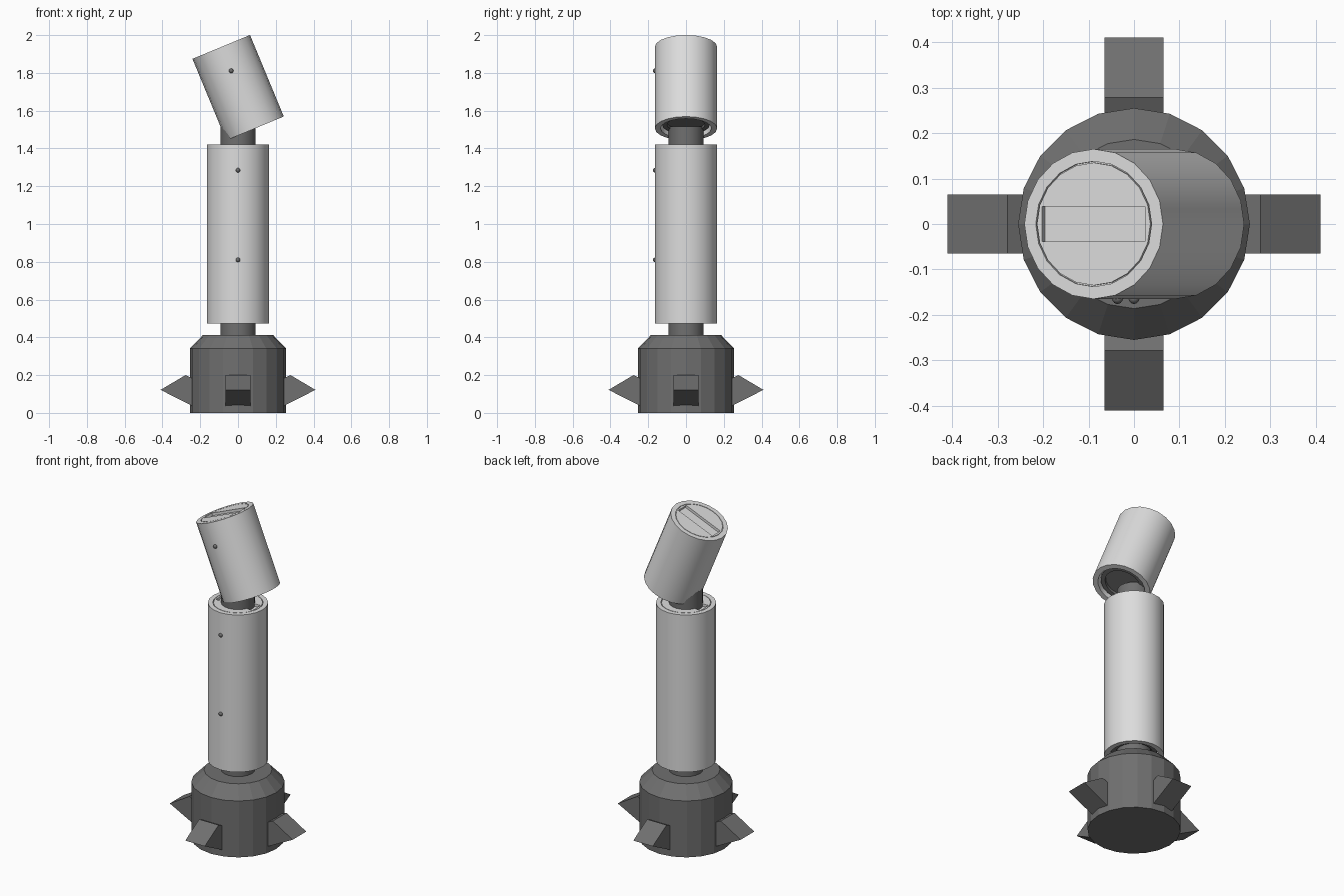
import bpy, bmesh, math
from mathutils import Matrix

if "Cube" in bpy.data.objects:
    bpy.data.objects.remove(bpy.data.objects["Cube"])

SIDES = 20


def material(name, v):
    m = bpy.data.materials.new(name)
    m.diffuse_color = (v, v, v, 1)
    m.use_nodes = True
    m.node_tree.nodes["Principled BSDF"].inputs["Base Color"].default_value = m.diffuse_color
    return m


LIGHT = material("light grey", 0.72)
DARK = material("dark grey", 0.16)


def finish(name, bm, mat, matrix=Matrix(), smooth=True):
    bmesh.ops.recalc_face_normals(bm, faces=bm.faces)
    mesh = bpy.data.meshes.new(name)
    bm.to_mesh(mesh)
    bm.free()
    ob = bpy.data.objects.new(name, mesh)
    bpy.context.collection.objects.link(ob)
    mesh.materials.append(mat)
    ob.matrix_world = matrix
    bpy.ops.object.select_all(action='DESELECT')
    ob.select_set(True)
    bpy.context.view_layer.objects.active = ob
    if smooth:
        bpy.ops.object.shade_smooth_by_angle(angle=math.radians(30))
    return ob


def lathe(name, profile, mat, matrix=Matrix(), smooth=True):
    """Revolve (radius, height) points and close both ends."""
    bm = bmesh.new()
    rings = []
    for r, z in profile:
        rings.append([bm.verts.new((r * math.cos(a), r * math.sin(a), z))
                      for a in (2 * math.pi * i / SIDES for i in range(SIDES))])
    for lo, hi in zip(rings, rings[1:]):
        for i in range(SIDES):
            j = (i + 1) % SIDES
            bm.faces.new((lo[i], lo[j], hi[j], hi[i]))
    bm.faces.new(rings[0][::-1])
    bm.faces.new(rings[-1])
    return finish(name, bm, mat, matrix, smooth)


def canister(name, length, matrix, rivets):
    """Light tube with hollow underside, grooved lid, lid slot and front rivets."""
    r = 0.165
    shell = lathe(name + "_shell", [
        (0.135, 0.06), (0.135, 0), (r, 0), (r, length), (0.138, length),
        (0.138, length - 0.008), (0.135, length - 0.008), (0.135, length)],
        LIGHT, matrix)
    # rectangular slot cut into the lid
    bm = bmesh.new()
    bmesh.ops.create_cube(bm, size=1, matrix=Matrix.Translation((0, 0, length))
                          @ Matrix.Diagonal((0.245, 0.076, 0.03, 1)))
    cutter = finish(name + "_slot_cutter", bm, LIGHT, matrix, False)
    cutter.hide_render = True
    mod = shell.modifiers.new("slot", 'BOOLEAN')
    mod.operation = 'DIFFERENCE'
    mod.solver = 'EXACT'
    mod.object = cutter
    bpy.context.view_layer.objects.active = shell
    bpy.ops.object.modifier_apply(modifier=mod.name)
    bpy.data.objects.remove(cutter)
    # dark plug inside the hollow underside
    lathe(name + "_plug", [(0.1, 0.035), (0.1, 0.02), (0.125, 0.02), (0.125, 0.07)],
          DARK, matrix)
    for k, z in enumerate(rivets):
        bm = bmesh.new()
        bmesh.ops.create_uvsphere(bm, u_segments=12, v_segments=8, radius=0.012)
        finish(f"{name}_rivet_{k + 1}", bm, DARK,
               matrix @ Matrix.Translation((0, -0.164, z)))


# faceted base with a sloped shoulder
lathe("base", [(0.255, 0), (0.255, 0.34), (0.186, 0.412)], DARK, smooth=False)

# four wedge spikes around the base
WEDGE = [(0.41, 0.122), (0.278, 0.2), (0.21, 0.168), (0.21, 0.02)]
for n in range(4):
    bm = bmesh.new()
    sides = [[bm.verts.new((x, y, z)) for x, z in WEDGE] for y in (-0.065, 0.065)]
    bm.faces.new(sides[0])
    bm.faces.new(sides[1][::-1])
    for i in range(4):
        j = (i + 1) % 4
        bm.faces.new((sides[0][i], sides[1][i], sides[1][j], sides[0][j]))
    finish(f"spike_{n + 1}", bm, DARK, Matrix.Rotation(n * math.pi / 2, 4, 'Z'), False)

# core rod through the body, showing above and below it
lathe("neck_rod", [(0.093, 0.4), (0.093, 1.515)], DARK)

# upright body and tilted head
canister("body", 0.948, Matrix.Translation((0, 0, 0.472)), (0.338, 0.813))
canister("head", 0.467, Matrix.Translation((0.09, 0, 1.506))
         @ Matrix.Rotation(math.radians(-22.5), 4, 'Y'), (0.33,))
